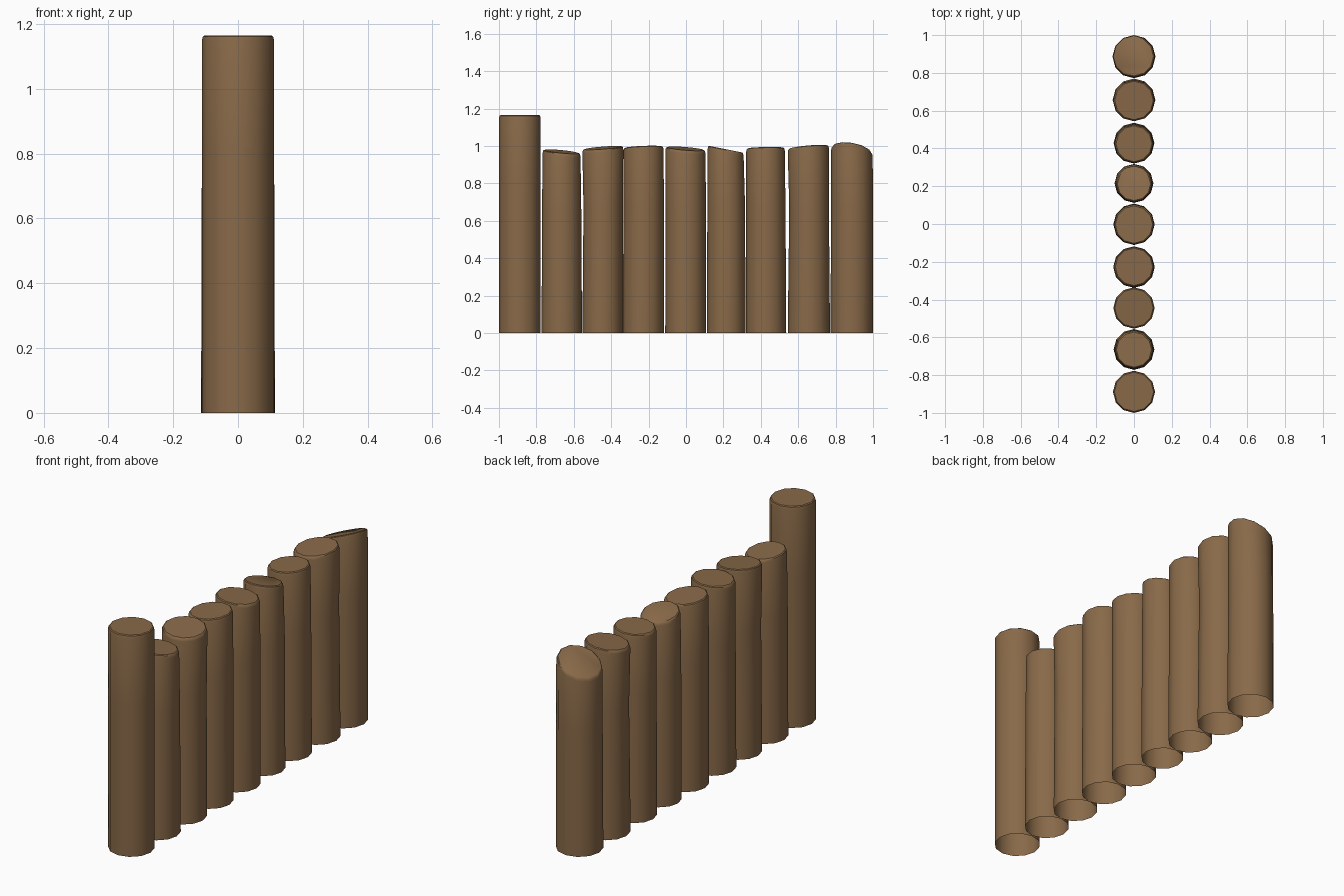
import bpy, bmesh, math

if "Cube" in bpy.data.objects:
    bpy.data.objects.remove(bpy.data.objects["Cube"])

SIDES = 12

wood = bpy.data.materials.new("brown_wood")
wood.diffuse_color = (0.25, 0.143, 0.066, 1)
wood.use_nodes = True
wood.node_tree.nodes["Principled BSDF"].inputs["Base Color"].default_value = wood.diffuse_color


def make_log(name, bottom, middle, top, height, slope_x, slope_y):
    """Open-bottomed log; bottom/middle/top are (y_min, y_max), top cut is a sloped plane."""
    bm = bmesh.new()

    def ring(span, z, inset=0.0, tilt=0.0):
        cy = (span[0] + span[1]) / 2
        r = (span[1] - span[0]) / 2 - inset
        verts = []
        for i in range(SIDES):
            a = 2 * math.pi * i / SIDES
            x, y = r * math.cos(a), r * math.sin(a)
            verts.append(bm.verts.new((x, cy + y, z + tilt * (slope_x * x + slope_y * y))))
        return verts

    rings = [ring(bottom, 0),
             ring(middle, 0.68 * height),
             ring(top, height - 0.016, 0, 1),
             ring(top, height - 0.004, 0.003, 1),
             ring(top, height, 0.008, 1)]
    for lo, hi in zip(rings, rings[1:]):
        for i in range(SIDES):
            j = (i + 1) % SIDES
            bm.faces.new((lo[i], lo[j], hi[j], hi[i]))
    bm.faces.new(rings[-1])

    me = bpy.data.meshes.new(name)
    bm.to_mesh(me)
    bm.free()
    me.materials.append(wood)
    ob = bpy.data.objects.new(name, me)
    bpy.context.collection.objects.link(ob)
    bpy.ops.object.select_all(action='DESELECT')
    ob.select_set(True)
    bpy.context.view_layer.objects.active = ob
    bpy.ops.object.shade_smooth_by_angle(angle=math.radians(35))


# bottom span, middle span, top span, height, cut slope along x, cut slope along y
logs = [
    ((-1.0, -0.777), (-1.0, -0.777), (-1.0, -0.777), 1.165, 0, 0),
    ((-0.772, -0.556), (-0.770, -0.560), (-0.766, -0.564), 0.970, -0.09, -0.10),
    ((-0.554, -0.338), (-0.548, -0.338), (-0.554, -0.335), 0.990, -0.07, 0.08),
    ((-0.338, -0.118), (-0.334, -0.118), (-0.334, -0.120), 0.994, 0.07, 0.04),
    ((-0.111, 0.108), (-0.110, 0.107), (-0.110, 0.104), 0.986, -0.09, -0.08),
    ((0.112, 0.318), (0.114, 0.316), (0.116, 0.308), 0.983, 0, -0.20),
    ((0.320, 0.536), (0.322, 0.532), (0.322, 0.528), 0.989, 0.06, 0.02),
    ((0.544, 0.770), (0.552, 0.764), (0.544, 0.764), 0.994, 0.09, 0.09),
    ((0.772, 1.0), (0.776, 1.0), (0.776, 0.998), 0.978, 0.38, -0.16),
]
for n, spec in enumerate(logs):
    make_log("end_post" if n == 0 else f"fence_log_{n}", *spec)
